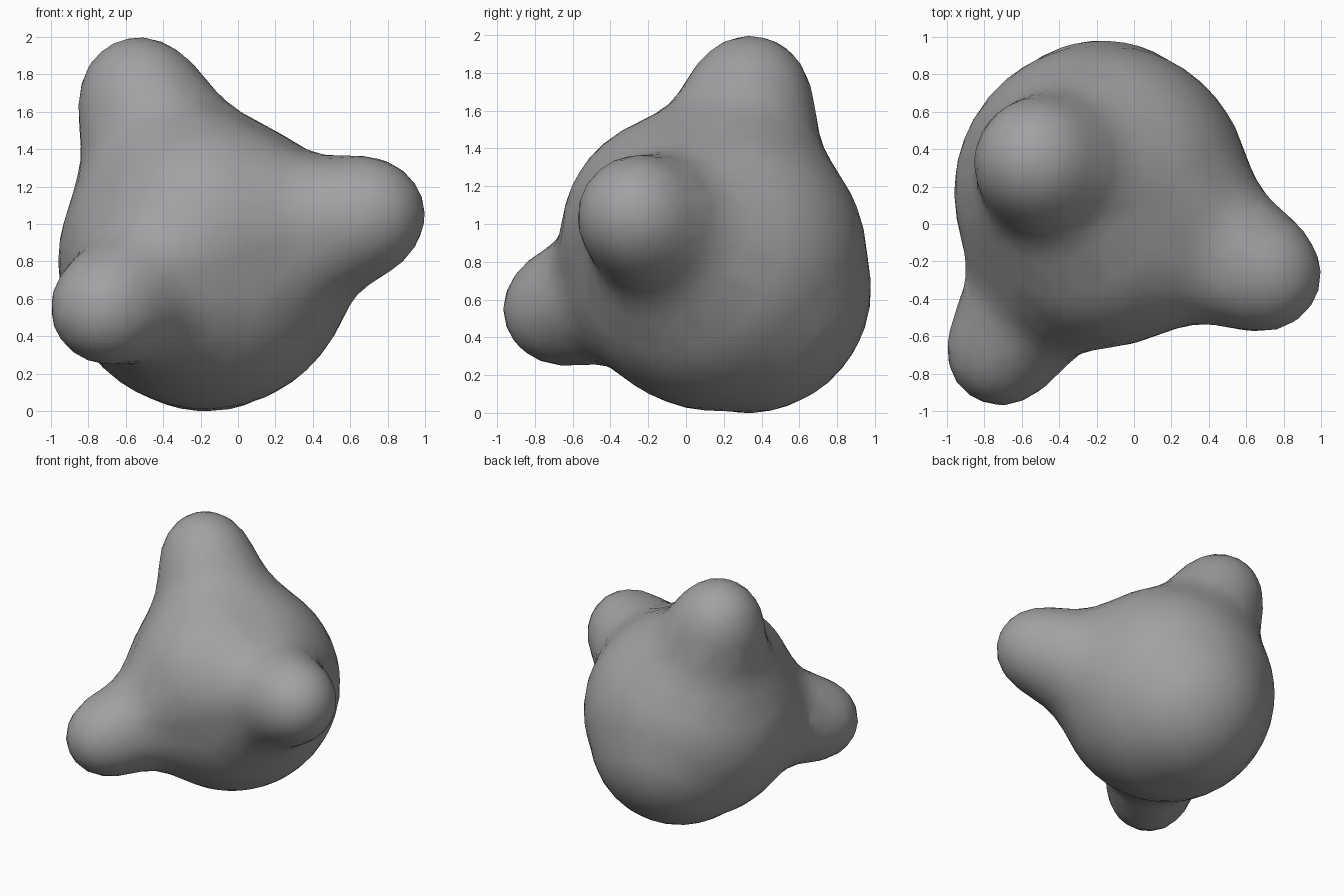
import bpy
import bmesh
from mathutils import Vector

cube = bpy.data.objects.get("Cube")
if cube:
    bpy.data.objects.remove(cube, do_unlink=True)

# Centres and radii of the round masses
CORE = (Vector((-0.17, 0.17, 0.80)), 0.79)
BODY = [
    CORE,
    (Vector((-0.17, 0.32, 0.66)), 0.66),    # lower back
    (Vector((-0.17, -0.02, 0.94)), 0.64),   # chest between the knobs
]
KNOBS = [
    (Vector((-0.53, 0.34, 1.69)), 0.31),    # top knob
    (Vector((0.70, -0.27, 1.05)), 0.30),    # left side knob
    (Vector((-0.71, -0.68, 0.55)), 0.29),   # front right knob
]
BLEND = 0.47


def ball_distance(p, ball):
    return (p - ball[0]).length - ball[1]


def blob_distance(p):
    """Distance to the body with each knob melted softly into it."""
    d = min(ball_distance(p, ball) for ball in BODY)
    for knob in KNOBS:
        k = ball_distance(p, knob)
        h = max(BLEND - abs(d - k), 0.0) / BLEND
        d = min(d, k) - h * h * BLEND / 4
    return d


# Grey clay material
clay = bpy.data.materials.new("grey_clay")
clay.use_nodes = True
grey = (0.36, 0.36, 0.37, 1.0)
clay.diffuse_color = grey
bsdf = next(n for n in clay.node_tree.nodes if n.type == 'BSDF_PRINCIPLED')
bsdf.inputs["Base Color"].default_value = grey

# Shrink a large sphere on to the blended form
bm = bmesh.new()
bmesh.ops.create_icosphere(bm, subdivisions=5, radius=1.0)
for v in bm.verts:
    ray = v.co.normalized()
    t = 1.5
    for _ in range(30):
        step = blob_distance(CORE[0] + ray * t)
        t -= step
        if step < 0.001:
            break
    v.co = CORE[0] + ray * t

# Stand it on the ground
low = min(v.co.z for v in bm.verts)
bmesh.ops.translate(bm, verts=bm.verts, vec=(0, 0, -low))
mesh = bpy.data.meshes.new("knobbed_body")
bm.to_mesh(mesh)
bm.free()
body = bpy.data.objects.new("knobbed_body", mesh)
bpy.context.collection.objects.link(body)
mesh.materials.append(clay)

# Even out the surface, then reduce it to broad facets
bpy.context.view_layer.objects.active = body
body.select_set(True)
even = body.modifiers.new("even_surface", 'REMESH')
even.mode = 'VOXEL'
even.voxel_size = 0.035
facets = body.modifiers.new("facets", 'DECIMATE')
facets.ratio = 0.09
for modifier in (even, facets):
    bpy.ops.object.modifier_apply(modifier=modifier.name)
bpy.ops.object.shade_smooth_by_angle(angle=0.45)
